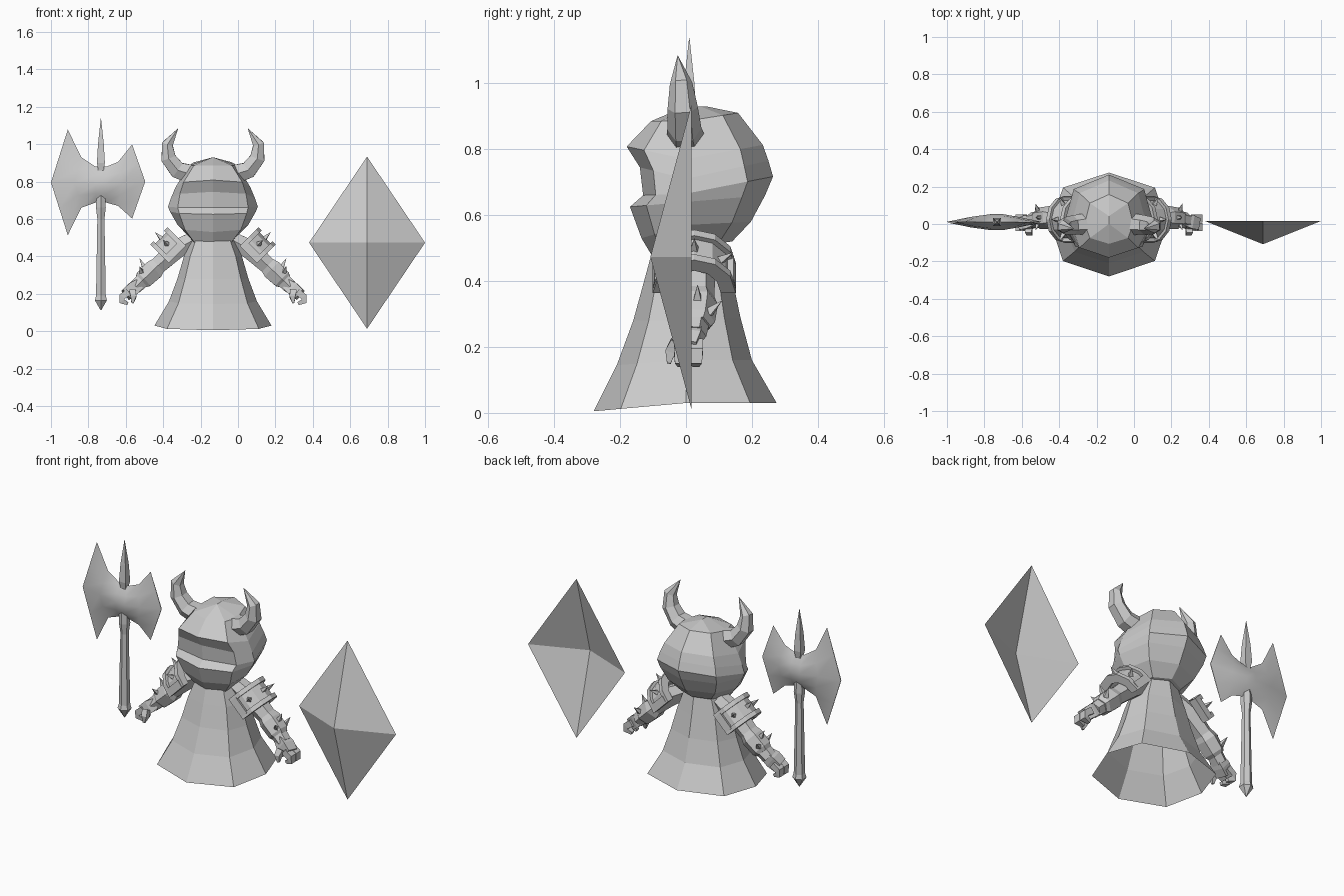
import bpy, bmesh, math
from mathutils import Vector

if "Cube" in bpy.data.objects:
    bpy.data.objects.remove(bpy.data.objects["Cube"])

grey = bpy.data.materials.new("plain grey")
grey.use_nodes = True
COLOUR = (0.6, 0.6, 0.6, 1)
grey.diffuse_color = COLOUR
grey.node_tree.nodes["Principled BSDF"].inputs["Base Color"].default_value = COLOUR

BODY_X = -0.134
AXE = Vector((-0.733, 0.01, 0))


def loft(name, rings, caps=(True, True), origin=(BODY_X, 0, 0), mirror=False):
    """Skin closed rings of points into one object."""
    bm = bmesh.new()
    rows = [[bm.verts.new(p) for p in ring] for ring in rings]
    n = len(rows[0])
    for a, b in zip(rows, rows[1:]):
        for i in range(n):
            j = (i + 1) % n
            bm.faces.new((a[i], a[j], b[j], b[i]))
    for row, cap in zip((rows[0], rows[-1]), caps):
        if cap:
            bm.faces.new(row)
    bmesh.ops.remove_doubles(bm, verts=bm.verts, dist=0.0005)
    bmesh.ops.recalc_face_normals(bm, faces=bm.faces)
    mesh = bpy.data.meshes.new(name)
    bm.to_mesh(mesh)
    bm.free()
    mesh.materials.append(grey)
    ob = bpy.data.objects.new(name, mesh)
    ob.location = origin
    bpy.context.collection.objects.link(ob)
    if mirror:
        ob.modifiers.new("mirror", "MIRROR").use_mirror_merge = False
    return ob


def shell_ring(rx, front, back, z_front, z_side, z_back):
    """Eight points round the body, with its own depth and height in front and behind."""
    ring = []
    for i in range(8):
        a = math.tau * i / 8
        s, c = math.sin(a), -math.cos(a)
        x = math.copysign(abs(s) ** 0.7, s) * rx if abs(s) > 0.01 else 0
        y = c * (front if c < 0 else back)
        z = z_side + abs(c) * ((z_front if c < 0 else z_back) - z_side)
        ring.append((x, y, z))
    return ring


def tube(name, path, sides=6, flat=1.0, **kw):
    """Tapered tube along (x, y, z, radius); flat scales its depth in y."""
    pts = [Vector(p[:3]) for p in path]
    rings = []
    for i, p in enumerate(path):
        t = (pts[min(i + 1, len(pts) - 1)] - pts[max(i - 1, 0)]).normalized()
        u = t.cross(Vector((0, 1, 0))).normalized()
        v = u.cross(t)
        rings.append([pts[i] + p[3] * (u * math.cos(a) + v * flat * math.sin(a))
                      for a in (math.tau * (k + 0.5) / sides for k in range(sides))])
    return loft(name, rings, **kw)


# Robe, open below
loft("robe", [shell_ring(*r) for r in (
    (0.313, 0.28, 0.275, 0.005, 0.03, 0.03),
    (0.235, 0.21, 0.20, 0.145, 0.16, 0.16),
    (0.19, 0.16, 0.165, 0.28, 0.28, 0.29),
    (0.155, 0.127, 0.14, 0.40, 0.40, 0.41),
    (0.11, 0.10, 0.12, 0.50, 0.51, 0.52))], caps=(False, True))

# Helmet with a brow, a sunken face and a chin guard
loft("helmet", [shell_ring(*r) for r in (
    (0, 0, 0.06, 0.93, 0.93, 0.93),
    (0.13, 0.106, 0.158, 0.885, 0.885, 0.91),
    (0.20, 0.18, 0.233, 0.808, 0.77, 0.813),
    (0.225, 0.14, 0.25, 0.745, 0.71, 0.765),
    (0.24, 0.13, 0.264, 0.66, 0.665, 0.717),
    (0.23, 0.17, 0.24, 0.625, 0.64, 0.66),
    (0.19, 0.135, 0.197, 0.53, 0.57, 0.58),
    (0.12, 0.09, 0.14, 0.455, 0.50, 0.52))])

# Horns
tube("horns", [(0.12, 0, 0.84, 0.058), (0.19, -0.005, 0.862, 0.052),
               (0.238, -0.01, 0.925, 0.046), (0.243, -0.015, 1.0, 0.034),
               (0.187, -0.025, 1.083, 0.001)], mirror=True)

# Arms, cuffs and hands
tube("arms", [(0.1, 0.025, 0.49, 0.05), (0.2, 0.03, 0.435, 0.06),
              (0.31, 0.035, 0.335, 0.05), (0.415, 0.02, 0.235, 0.042)], mirror=True)
tube("cuffs", [(0.29, 0.035, 0.355, 0.05), (0.315, 0.035, 0.33, 0.062),
               (0.37, 0.03, 0.278, 0.058), (0.385, 0.03, 0.263, 0.045)], mirror=True)
tube("palms", [(0.395, 0.02, 0.25, 0.04), (0.43, 0.01, 0.225, 0.05),
               (0.465, 0, 0.195, 0.045)], sides=4, mirror=True)
for i, y in enumerate((-0.015, 0.03)):
    tube(f"fingers_{i + 1}", [(0.45, y, 0.21, 0.026), (0.485, y, 0.185, 0.025),
                              (0.487, y, 0.16, 0.022), (0.455, y, 0.147, 0.012)],
         sides=4, flat=1.2, mirror=True)
tube("thumbs", [(0.43, -0.03, 0.215, 0.025), (0.425, -0.048, 0.185, 0.022),
                (0.43, -0.052, 0.15, 0.008)], sides=4, mirror=True)

# Shoulder pads: arches across the arm, raised rims and spikes
U = Vector((1, 0, -1)).normalized()
W = Vector((1, 0, 1)).normalized()
Y = Vector((0, 1, 0))
PAD = Vector((0.19, 0.025, 0.41))


def arch_point(angle, u, grow):
    return (PAD + U * u + Y * math.sin(angle) * (0.11 + grow)
            + W * math.cos(angle) * (0.125 + grow))


def arch(name, u0, u1, inner, outer, start=-90, end=90, steps=6):
    rings = []
    for i in range(steps + 1):
        a = math.radians(start + (end - start) * i / steps)
        rings.append([arch_point(a, u, g) for u, g in
                      ((u0, inner), (u1, inner), (u1, outer), (u0, outer))])
    loft(name, rings, mirror=True)


def spike(name, base, direction, length, radius):
    d = direction.normalized()
    side = d.orthogonal().normalized()
    other = d.cross(side)
    ring = [base + radius * (side * math.cos(a) + other * math.sin(a))
            for a in (math.tau * k / 4 for k in range(4))]
    loft(name, [ring, [base + d * length] * 4], caps=(True, False), mirror=True)


arch("pad_plates", -0.06, 0.06, -0.025, 0)
arch("pad_inner_rims", -0.065, -0.04, -0.03, 0.016)
arch("pad_outer_rims", 0.04, 0.065, -0.03, 0.016)
for label, edge in (("front", -90), ("back", 72)):
    arch(f"pad_{label}_rims", -0.05, 0.05, -0.03, 0.016, edge, edge + 18, 1)
for i, deg in enumerate((-50, 0, 50)):
    a = math.radians(deg)
    spike(f"pad_spikes_{i + 1}", arch_point(a, 0, -0.01),
          Y * math.sin(a) + W * math.cos(a), 0.055, 0.018)

# Forearm spikes
for i, (u, deg) in enumerate(((0, 0), (0.035, 50), (0.03, -45))):
    a = math.radians(deg)
    out = Y * math.sin(a) + W * math.cos(a)
    spike(f"forearm_spikes_{i + 1}", Vector((0.335, 0.035, 0.31)) + U * u + out * 0.045,
          out - U * 0.3, 0.055, 0.018)

# Axe shaft and top spike
tube("axe_shaft", [(0, 0, 0.112, 0.002), (0, 0, 0.165, 0.037), (0, 0, 0.19, 0.03),
                   (0, 0, 0.60, 0.022), (0, 0, 0.66, 0.03), (0, 0, 0.8, 0.025)], origin=AXE)
tube("axe_top_spike", [(0, 0, 0.85, 0.018), (0, 0, 0.90, 0.03), (0, 0, 1.0, 0.022),
                       (0, 0, 1.137, 0.001)], sides=4, origin=AXE)


# Axe head: sections across, thick in the middle and thin at both edges
def blade_section(x_end, x_mid, top, bottom, depth):
    ring = []
    for k in range(8):
        t = k / 4 if k <= 4 else (8 - k) / 4
        y = depth * math.sin(math.pi * t) ** 0.7 if 0 < t < 1 else 0
        ring.append((x_end + (x_mid - x_end) * (1 - abs(2 * t - 1)),
                     y if k < 4 else -y, top + (bottom - top) * t))
    return ring


head = loft("axe_head", [blade_section(*s) for s in (
    (-0.177, -0.267, 1.078, 0.513, 0.002),
    (-0.105, -0.14, 0.93, 0.66, 0.028),
    (-0.03, -0.03, 0.88, 0.687, 0.043),
    (0.03, 0.03, 0.88, 0.687, 0.043),
    (0.092, 0.115, 0.905, 0.67, 0.028),
    (0.167, 0.237, 0.998, 0.602, 0.002))], origin=AXE)
bpy.context.view_layer.objects.active = head
head.select_set(True)
bpy.ops.object.shade_smooth_by_angle(angle=math.radians(50))
head.select_set(False)

# Shield: a hollow diamond pyramid pointing forward
rim = [(0, 0.016, 0.46), (0.31, 0.016, 0), (0, 0.016, -0.46), (-0.31, 0.016, 0)]
loft("shield", [rim, [(0, -0.108, 0)] * 4], caps=(False, False), origin=(0.69, 0, 0.473))
